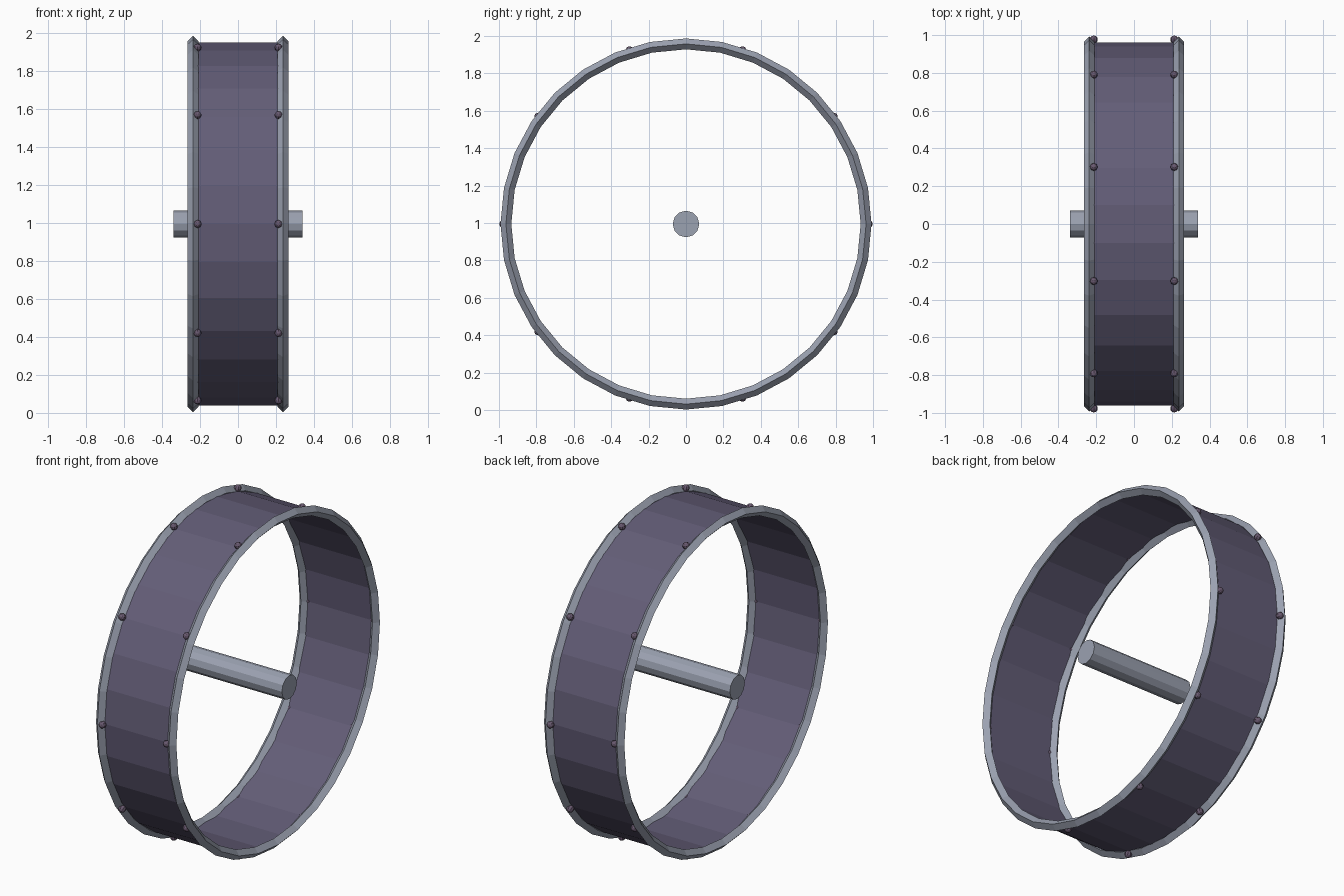
import bpy, bmesh
from math import sin, cos, pi
from mathutils import Matrix, Vector

if "Cube" in bpy.data.objects:
    bpy.data.objects.remove(bpy.data.objects["Cube"])

CENTRE_Z = 0.995


def material(name, colour):
    m = bpy.data.materials.new(name)
    m.diffuse_color = (*colour, 1)
    m.use_nodes = True
    m.node_tree.nodes["Principled BSDF"].inputs["Base Color"].default_value = m.diffuse_color
    return m


steel = material("steel", (0.33, 0.36, 0.44))
violet = material("violet_metal", (0.125, 0.11, 0.185))
rivet_mat = material("rivet_metal", (0.14, 0.10, 0.16))


def finish(name, bm, mat):
    bmesh.ops.recalc_face_normals(bm, faces=bm.faces[:])
    me = bpy.data.meshes.new(name)
    bm.to_mesh(me)
    bm.free()
    me.materials.append(mat)
    ob = bpy.data.objects.new(name, me)
    ob.location.z = CENTRE_Z
    bpy.context.collection.objects.link(ob)
    return ob


def lathe(name, profile, sides, mat, closed=False, caps=False):
    """Revolve (x, radius) points around the x axis."""
    bm = bmesh.new()
    loops = [[bm.verts.new((x, r * cos(2 * pi * i / sides), r * sin(2 * pi * i / sides)))
              for i in range(sides)] for x, r in profile]
    pairs = list(zip(loops, loops[1:]))
    if closed:
        pairs.append((loops[-1], loops[0]))
    for a, b in pairs:
        for i in range(sides):
            j = (i + 1) % sides
            bm.faces.new((a[i], a[j], b[j], b[i]))
    if caps:
        bm.faces.new(loops[0])
        bm.faces.new(loops[-1])
    return finish(name, bm, mat)


# Thin open band
lathe("wheel_band", [(-0.237, 0.961), (0.237, 0.961)], 30, violet)

# Diamond-section rims on both edges
R, T = 0.963, 0.029
for side, s in (("left", -1), ("right", 1)):
    x = 0.237 * s
    lathe(side + "_rim", [(x, R + T), (x + T, R), (x, R - T), (x - T, R)],
          32, steel, closed=True)

# Axle
lathe("axle", [(-0.34, 0.071), (0.34, 0.071)], 12, steel, caps=True)

# Ten rivets beside each rim
for side, s in (("left", -1), ("right", 1)):
    bm = bmesh.new()
    for i in range(10):
        a = 2 * pi * i / 10
        pos = Vector((0.213 * s, 0.977 * cos(a), 0.977 * sin(a)))
        bmesh.ops.create_uvsphere(bm, u_segments=8, v_segments=6, radius=0.021,
                                  matrix=Matrix.Translation(pos) @ Matrix.Rotation(a - pi / 2, 4, 'X'))
    finish(side + "_rivets", bm, rivet_mat)
